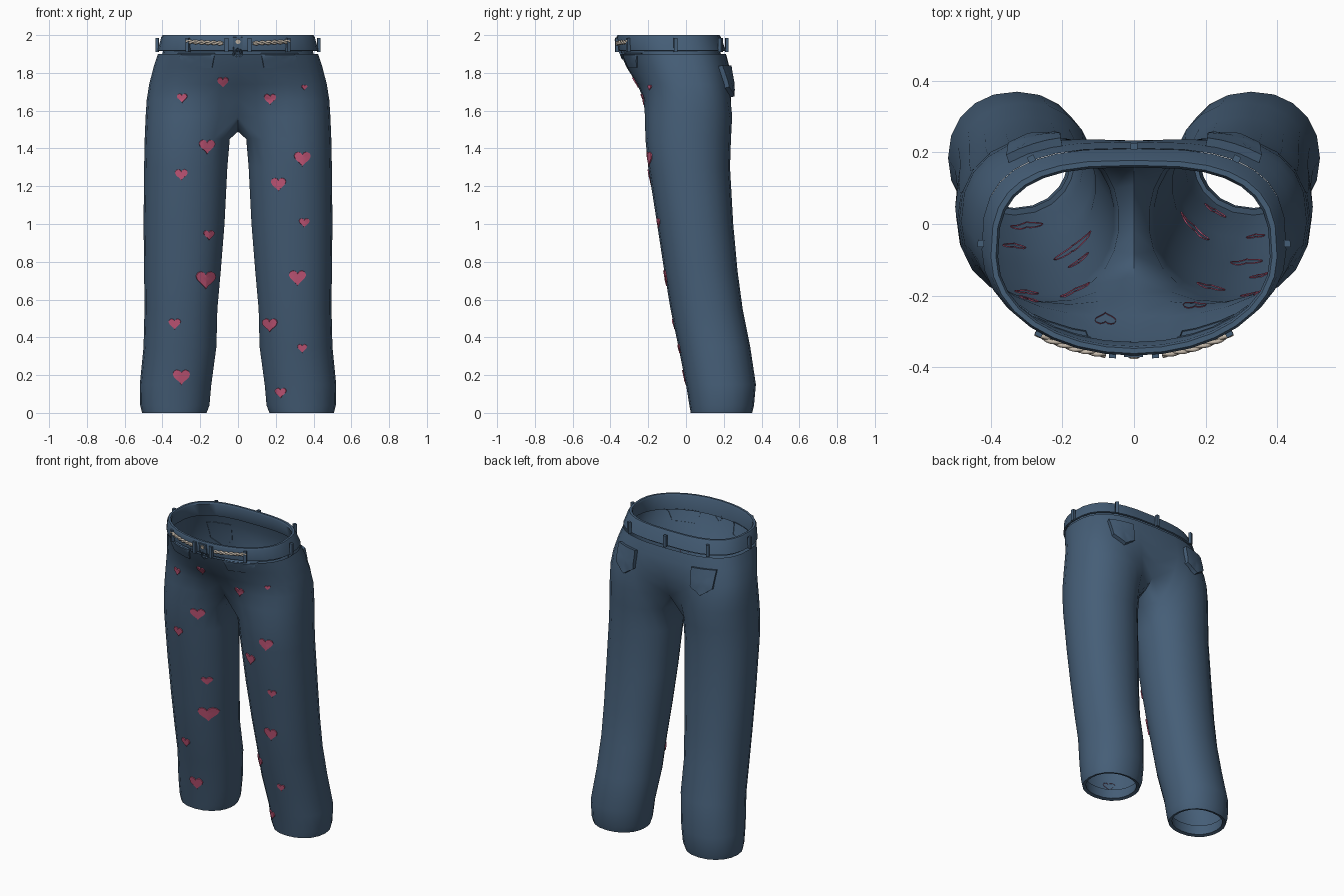
import bpy, bmesh, math
from mathutils import Vector
from mathutils.bvhtree import BVHTree

if "Cube" in bpy.data.objects:
    bpy.data.objects.remove(bpy.data.objects["Cube"])

def mat(name, col):
    m = bpy.data.materials.new(name)
    m.diffuse_color = (*col, 1)
    m.use_nodes = True
    m.node_tree.nodes["Principled BSDF"].inputs["Base Color"].default_value = m.diffuse_color
    return m

DENIM = mat("denim blue", (.06, .112, .185))
PINK = mat("heart pink", (.58, .10, .20))
CORD = mat("cord beige", (.55, .48, .40))
M, K = 16, 4          # outer arc segments, inner leg points

def finish(bm, name, material, angle=40):
    bmesh.ops.remove_doubles(bm, verts=bm.verts, dist=1e-4)
    bmesh.ops.recalc_face_normals(bm, faces=bm.faces)
    me = bpy.data.meshes.new(name)
    bm.to_mesh(me)
    ob = bpy.data.objects.new(name, me)
    bpy.context.collection.objects.link(ob)
    me.materials.append(material)
    bpy.context.view_layer.objects.active = ob
    ob.select_set(True)
    bpy.ops.object.shade_smooth_by_angle(angle=math.radians(angle))
    ob.select_set(False)
    return ob

def power(v, n):
    return math.copysign(abs(v) ** (2 / n), v)

def half_ring(z, xin, xout, yf, yb, w, off=0.0):
    """Right half of a cross-section: w=0 is a torso, w=1 a whole leg."""
    xout, yf, yb = xout + off, yf - off, yb + off
    if w == 1:
        xin -= off
    cx, rx, cy, ry = (xin + xout) / 2, (xout - xin) / 2, (yf + yb) / 2, (yb - yf) / 2
    outer, inner = [], []
    for i in range(M + 1):
        t = i / M * 2 - 1
        a, b = t * math.pi / 2, t * math.radians(145)
        n = 2.05 if t < 0 else 2.9
        tor = Vector((xout * power(math.cos(a), n), cy + ry * power(math.sin(a), n), z))
        leg = Vector((cx + rx * power(math.cos(b), 2.15), cy + ry * power(math.sin(b), 2.15), z))
        p = tor.lerp(leg, w)
        if w < 1 and i in (0, M):
            p.x = 0
        outer.append(p)
    for k in range(1, K + 1):
        f = k / (K + 1)
        if w < 1:     # crotch saddle
            p = outer[-1].lerp(outer[0], f)
            p.z -= .085 * math.sin(f * math.pi)
        else:
            b = math.radians(145 + 70 * f)
            p = Vector((cx + rx * power(math.cos(b), 2.15), cy + ry * power(math.sin(b), 2.15), z))
        inner.append(p)
    return outer, inner

def loft(bm, rings, closed):
    for s in (1, -1):
        vs = [[bm.verts.new((p.x * s, p.y, p.z)) for p in r] for r in rings]
        n = len(rings[0])
        for a, b in zip(vs, vs[1:]):
            for i in range(n if closed else n - 1):
                j = (i + 1) % n
                bm.faces.new((a[i], a[j], b[j], b[i]))

# seat and legs: z, inner x, outer x, front y, back y, leg blend
torso = [(1.90, .01, .424, -.345, .212, 0), (1.83, .01, .447, -.315, .23, 0),
         (1.74, .01, .47, -.268, .246, .12), (1.66, .01, .483, -.24, .252, .45),
         (1.57, .01, .489, -.225, .25, .8)]
legs = [(1.45, .042, .494, -.215, .238), (1.3, .055, .497, -.2, .233), (1.0, .07, .5, -.153, .25),
        (.75, .09, .497, -.115, .273), (.55, .108, .495, -.082, .3), (.35, .113, .5, -.04, .34),
        (.15, .14, .52, .0, .37), (.04, .15, .518, .018, .36), (.0, .165, .508, .025, .35),
        (.006, .185, .488, .045, .33), (.07, .175, .495, .04, .335)]
body = bmesh.new()
tr = [half_ring(*r) for r in torso]
loft(body, [r[0] for r in tr], False)
lr = [tr[-1]] + [half_ring(*r, 1) for r in legs]
loft(body, [o + i for o, i in lr], True)
finish(body, "seat_and_legs", DENIM, 60)

# waistband with turned-in lining
low, top = (.01, .42, -.35, .205, 0), (.01, .4, -.362, .178, 0)
band = bmesh.new()
loft(band, [half_ring(z, *p, o)[0] for z, p, o in
            [(1.915, low, -.004), (1.918, low, .006), (1.99, top, .006), (2.0, top, .0),
             (2.0, top, -.014), (1.99, top, -.02), (1.9, low, -.02)]], False)
finish(band, "waistband", DENIM, 50)
trees = [BVHTree.FromBMesh(b) for b in (body, band)]

def project(x, z, side):
    """Point of the trousers seen at x, z from the front (-1) or back (1)."""
    hits = [t.ray_cast(Vector((x, side * 2, z)), Vector((0, -side, 0))) for t in trees]
    hits = [h for h in hits if h[0]]
    if not hits:
        h = trees[0].find_nearest(Vector((x, side * .2, z)))
    else:
        h = min(hits, key=lambda q: q[3])
    n = h[1] if h[1].y * side > 0 else -h[1]
    return h[0], n

def patch(bm, outline, cx, cz, side, off):
    """Raised patch that follows the cloth below it."""
    rings = []
    for s, o in ((.4, off), (.75, off), (.97, off), (1, -.003)):
        ring = []
        for u, v in outline:
            p, n = project(cx + u * s, cz + v * s, side)
            ring.append(bm.verts.new(p + n * o))
        rings.append(ring)
    p, n = project(cx, cz, side)
    c = bm.verts.new(p + n * off)
    k = len(outline)
    for i in range(k):
        j = (i + 1) % k
        bm.faces.new((c, rings[0][i], rings[0][j]))
        for a, b in zip(rings, rings[1:]):
            bm.faces.new((a[i], b[i], b[j], a[j]))

def dense(pts, n=4):
    out = []
    for a, b in zip(pts, pts[1:] + pts[:1]):
        out += [(a[0] + (b[0] - a[0]) * i / n, a[1] + (b[1] - a[1]) * i / n) for i in range(n)]
    return out

# printed hearts: x, z, width
def heart(w):
    pts = []
    for i in range(20):
        t = i / 20 * 2 * math.pi
        pts.append((w / 32 * 16 * math.sin(t) ** 3,
                    w / 32 * (13 * math.cos(t) - 5 * math.cos(2 * t) - 2 * math.cos(3 * t) - math.cos(4 * t))))
    return pts

hearts = [(-.295, 1.67, .055), (-.08, 1.755, .06), (.17, 1.665, .065), (.35, 1.725, .03),
          (-.165, 1.415, .085), (-.30, 1.265, .068), (.34, 1.35, .088), (.215, 1.215, .08),
          (-.155, .945, .058), (.35, 1.01, .055), (-.172, .71, .105), (.315, .72, .092),
          (-.335, .475, .065), (.17, .47, .08), (.34, .345, .052), (-.30, .195, .092), (.227, .11, .06)]
bm = bmesh.new()
for x, z, w in hearts:
    patch(bm, heart(w), x, z, -1, .006)
finish(bm, "hearts", PINK)

# back pockets, front pocket facings and fly
back_shape = [(-.075, .075), (.075, .075), (.07, -.04), (0, -.09), (-.07, -.04)]
front_shape = [(-.1, .038), (.1, .038), (.085, -.04), (-.06, -.04)]
pockets, fly = bmesh.new(), bmesh.new()
for s in (1, -1):
    patch(pockets, dense([(u * s, v) for u, v in back_shape]), .275 * s, 1.76, 1, .024)
    patch(pockets, dense([(-u * s, v) for u, v in front_shape]), .22 * s, 1.868, -1, .006)
patch(fly, dense([(-.028, .055), (.025, .055), (.025, -.04), (-.01, -.065), (-.028, -.05)]), 0, 1.935, -1, .006)
finish(pockets, "pockets", DENIM, 35)
finish(fly, "fly", DENIM, 35)

# waist button
bm = bmesh.new()
patch(bm, [(.013 * math.cos(i * math.pi / 4), .013 * math.sin(i * math.pi / 4)) for i in range(8)], 0, 1.967, -1, .012)
finish(bm, "button", CORD)

# belt loops
def belt_loop(x, y):
    p, n, *_ = trees[1].find_nearest(Vector((x, y, 1.95)))
    n = Vector((n.x, n.y, 0)).normalized()
    bpy.ops.mesh.primitive_cube_add(size=1, location=(p.x + n.x * .006, p.y + n.y * .006, 1.948))
    ob = bpy.context.object
    ob.name = "belt_loop"
    ob.scale = (.02, .018, .075)
    ob.rotation_euler.z = math.atan2(n.y, n.x) - math.pi / 2
    ob.data.materials.append(DENIM)
    ob.select_set(False)

belt_loop(0, .3)
for s in (1, -1):
    for x, y in ((.5, -.05), (.31, .25), (.29, -.35), (.065, -.45)):
        belt_loop(x * s, y)

# twisted cords across the front of the waistband
for s in (1, -1):
    for ph in (0, math.pi):
        cu = bpy.data.curves.new("waist_cord", 'CURVE')
        cu.dimensions = '3D'
        cu.bevel_depth, cu.bevel_resolution = .0065, 1
        sp = cu.splines.new('POLY')
        sp.points.add(28)
        for i, pt in enumerate(sp.points):
            f = i / 28
            a = f * 6 * math.pi + ph
            p, n = project(s * (.27 - .19 * f), 1.966 - .008 * f + .006 * math.sin(a), -1)
            pt.co = (*(p + n * (.008 + .003 * math.cos(a))), 1)
        ob = bpy.data.objects.new("waist_cord", cu)
        bpy.context.collection.objects.link(ob)
        cu.materials.append(CORD)
